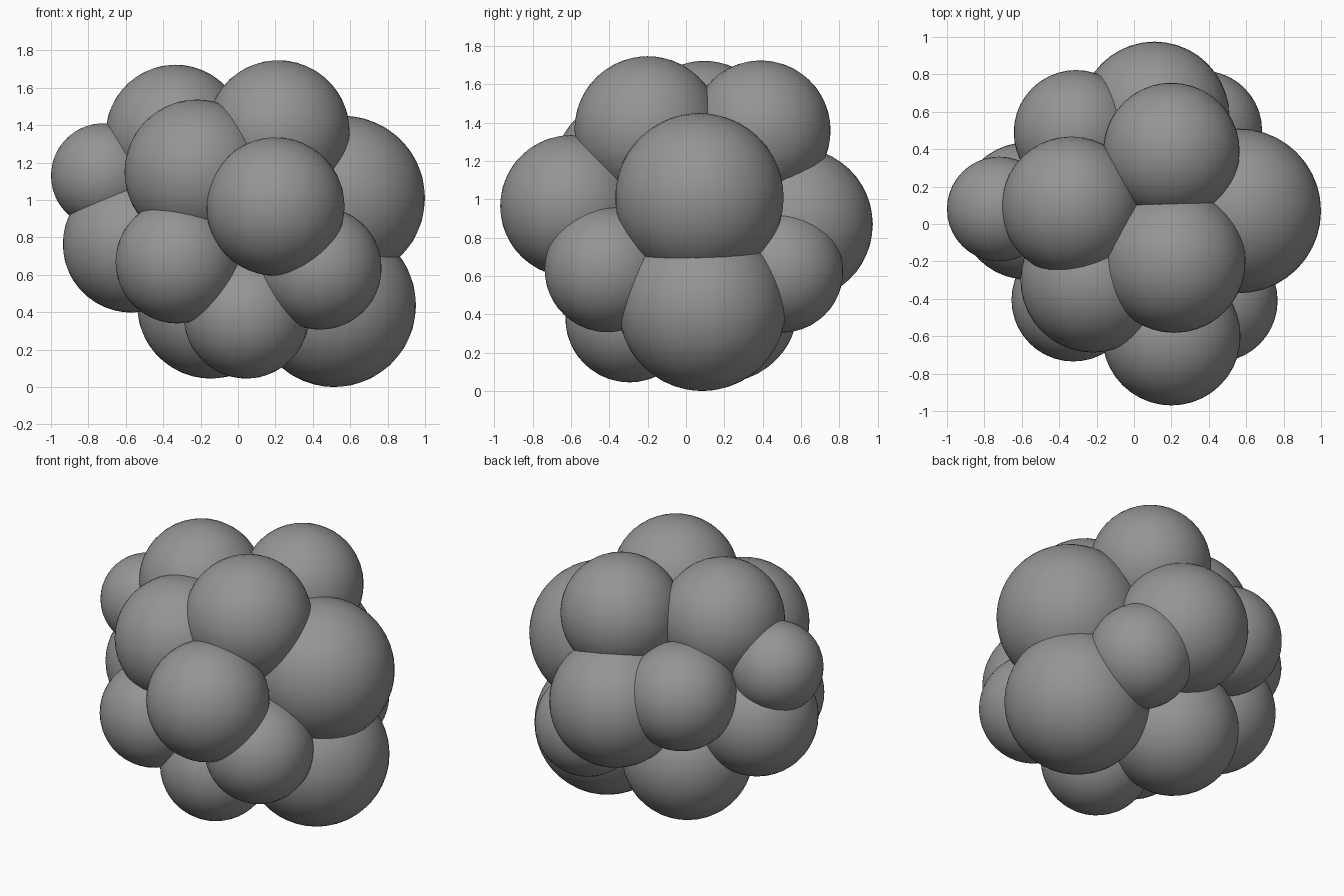
import bpy

# Dark grey for the whole cluster
grey = bpy.data.materials.new("dark_grey")
grey.diffuse_color = (0.3, 0.3, 0.3, 1.0)

# Cluster of overlapping round cells: name -> (x, y, z, radius)
CELLS = {
    # upper layer
    "cell_top_front":       (0.215, -0.20, 1.365, 0.382),
    "cell_top_back":        (0.20, 0.39, 1.36, 0.365),
    "cell_top_left":        (-0.335, 0.095, 1.35, 0.373),
    # middle layer
    "cell_front":           (0.20, -0.60, 0.965, 0.37),
    "cell_front_left":      (-0.22, -0.30, 1.15, 0.387),
    "cell_right":           (0.56, 0.07, 1.01, 0.44),
    "cell_back":            (0.11, 0.575, 0.87, 0.40),
    "cell_back_left":       (-0.31, 0.49, 0.985, 0.333),
    "cell_left_small":      (-0.72, 0.08, 1.13, 0.28),
    "cell_left":            (-0.57, 0.07, 0.765, 0.367),
    # lower layer
    "cell_low_front_left":  (-0.325, -0.405, 0.67, 0.33),
    "cell_low_front_right": (0.44, -0.41, 0.635, 0.328),
    "cell_low_back_right":  (0.365, 0.50, 0.625, 0.32),
    "cell_bottom_front":    (0.045, -0.295, 0.38, 0.335),
    "cell_bottom_left":     (-0.145, 0.19, 0.44, 0.395),
    "cell_bottom_right":    (0.515, 0.085, 0.437, 0.437),
}

for name, (x, y, z, r) in CELLS.items():
    bpy.ops.mesh.primitive_ico_sphere_add(subdivisions=4, radius=r, location=(x, y, z))
    cell = bpy.context.object
    cell.name = name
    cell.data.materials.append(grey)
    bpy.ops.object.shade_smooth()
